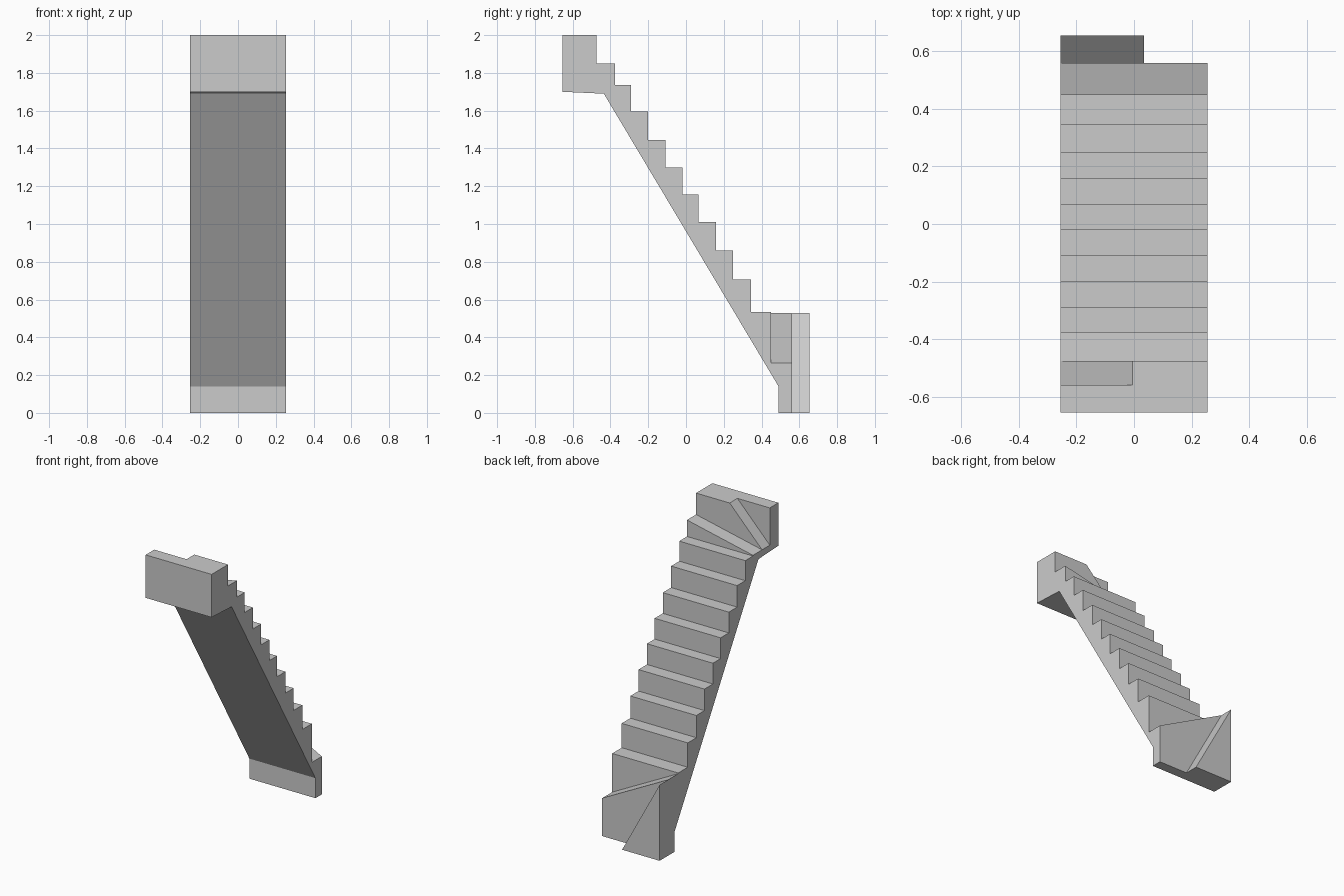
import bpy, bmesh
from mathutils import Vector

if "Cube" in bpy.data.objects:
    bpy.data.objects.remove(bpy.data.objects["Cube"])

HALF = 0.255  # half width of the stair


def prism(name, pts, direction):
    """Closed solid: polygon pts swept along direction."""
    bm = bmesh.new()
    face = bm.faces.new([bm.verts.new(p) for p in pts])
    res = bmesh.ops.extrude_face_region(bm, geom=[face])
    verts = [g for g in res["geom"] if isinstance(g, bmesh.types.BMVert)]
    bmesh.ops.translate(bm, verts=verts, vec=Vector(direction))
    bmesh.ops.recalc_face_normals(bm, faces=bm.faces)
    me = bpy.data.meshes.new(name)
    bm.to_mesh(me)
    bm.free()
    ob = bpy.data.objects.new(name, me)
    bpy.context.collection.objects.link(ob)
    return ob


def cut_above(body, a, b, y0, y1):
    """Trim away everything above the x-z line a-b (and its extension) between y0 and y1."""
    a, b = Vector(a), Vector(b)
    d = (b - a).normalized() * 0.2
    a, b = a - d, b + d
    top = max(a.y, b.y) + 0.6
    right, left = max(b.x, 0.5), min(a.x, -0.5)
    outline = [(a.x, a.y), (b.x, b.y), (right + 0.1, b.y), (right + 0.1, top), (a.x, top)]
    if a.y < b.y:
        outline = [(a.x, a.y), (b.x, b.y), (b.x, top), (left - 0.1, top), (left - 0.1, a.y)]
    cutter = prism("winder_cutter", [(x, y0, z) for x, z in outline], (0, y1 - y0, 0))
    cutter.hide_render = True
    mod = body.modifiers.new("cut", 'BOOLEAN')
    mod.operation = 'DIFFERENCE'
    mod.solver = 'EXACT'
    mod.object = cutter
    bpy.context.view_layer.objects.active = body
    bpy.ops.object.modifier_apply(modifier=mod.name)
    bpy.data.objects.remove(cutter)


# Stair body: side profile with one riser position and tread height per step
risers = [0.345, 0.25, 0.16, 0.067, -0.018, -0.108, -0.2, -0.29, -0.375, -0.475]
treads = [0.535, 0.705, 0.86, 1.01, 1.155, 1.30, 1.445, 1.595, 1.735, 1.85, 2.0]
profile = [(0.49, 0.0), (0.655, 0.0), (0.655, treads[0])]
for y, low, high in zip(risers, treads, treads[1:]):
    profile += [(y, low), (y, high)]
profile += [(-0.655, 2.0), (-0.655, 1.70), (-0.435, 1.69), (0.49, 0.14)]
stair = prism("winder_staircase", [(-HALF, y, z) for y, z in profile], (2 * HALF, 0, 0))

# Bottom winders: tilted tread, then triangular wedge at the foot
cut_above(stair, (-HALF, 0.53), (HALF, 0.265), 0.45, 0.75)
cut_above(stair, (-HALF, 0.53), (0.035, 0.0), 0.56, 0.76)

# Top winders: tilted tread, then the sloping side of the upper block
cut_above(stair, (-HALF, 1.74), (HALF, 1.85), -0.475, -0.33)
cut_above(stair, (-HALF, 1.74), (-0.005, 2.0), -0.56, -0.34)
